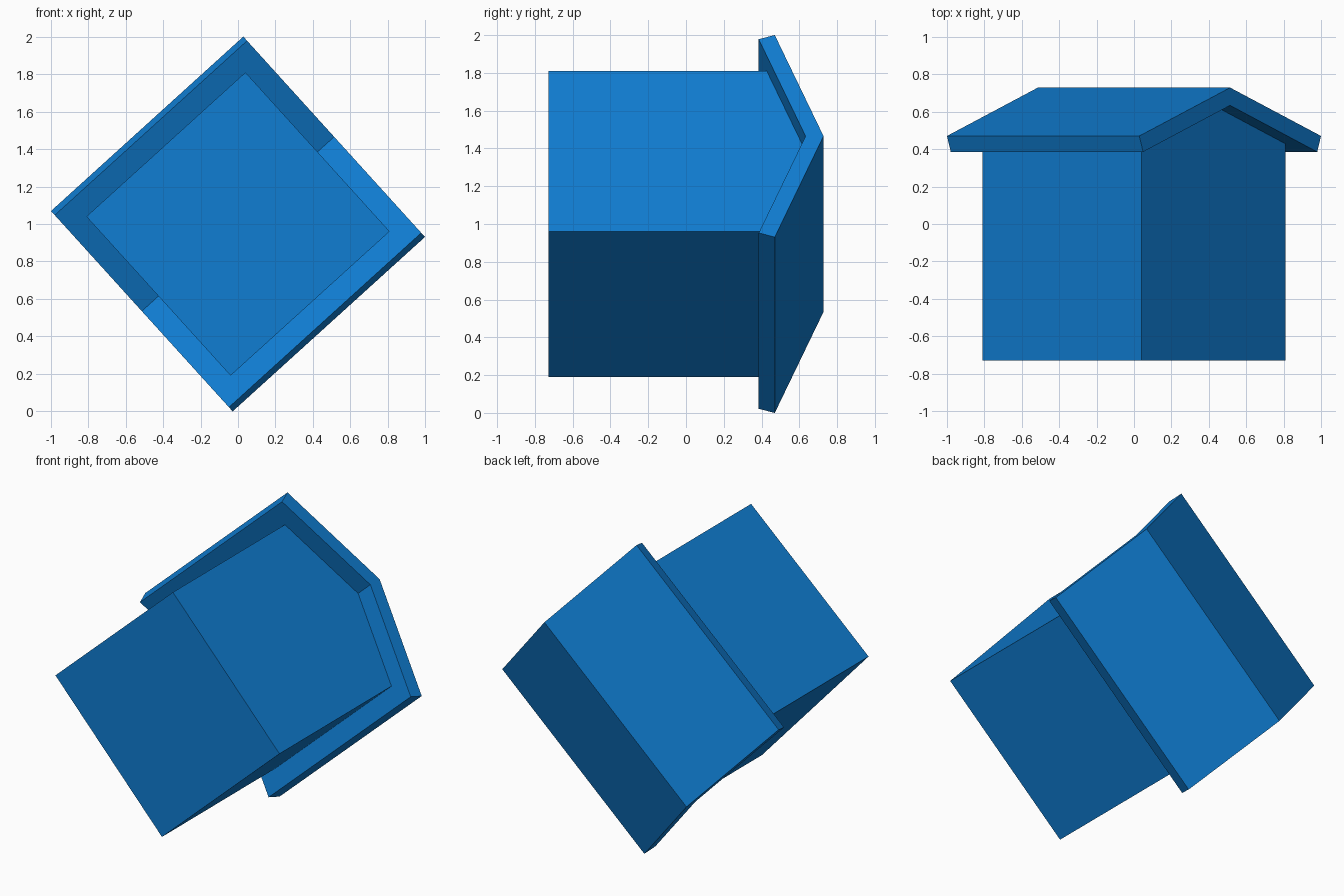
import bpy, bmesh, math
from mathutils import Matrix

if "Cube" in bpy.data.objects:
    bpy.data.objects.remove(bpy.data.objects["Cube"], do_unlink=True)

blue = bpy.data.materials.new("blue")
blue.use_nodes = True
colour = (0.005, 0.205, 0.645, 1)
blue.diffuse_color = colour
blue.node_tree.nodes["Principled BSDF"].inputs["Base Color"].default_value = colour

# House lies on its back: ridge along local x, gable width local y, house-up to world +y
tilt = math.radians(42.2)
c, s = math.cos(tilt), math.sin(tilt)
placement = Matrix(((c, s, 0, 0), (0, 0, 1, 0), (s, -c, 0, 1), (0, 0, 0, 1)))


def extrude_profile(name, profile, half_length):
    """Extrude a (width, height) profile both ways along the ridge."""
    bm = bmesh.new()
    face = bm.faces.new([bm.verts.new((-half_length, w, h)) for w, h in profile])
    grown = bmesh.ops.extrude_face_region(bm, geom=[face])["geom"]
    bmesh.ops.translate(bm, vec=(2 * half_length, 0, 0),
                        verts=[v for v in grown if isinstance(v, bmesh.types.BMVert)])
    bmesh.ops.recalc_face_normals(bm, faces=bm.faces)
    mesh = bpy.data.meshes.new(name)
    bm.to_mesh(mesh)
    bm.free()
    mesh.materials.append(blue)
    obj = bpy.data.objects.new(name, mesh)
    obj.matrix_world = placement
    bpy.context.scene.collection.objects.link(obj)
    return obj


# Walls: square body with a gabled top tucked against the roof underside
half = 0.573
extrude_profile("walls", [(-half, -0.728), (half, -0.728), (half, 0.428),
                          (0, 0.633), (-half, 0.428)], half)

# Roof: folded slab with square-cut eaves, overhanging on all sides
extrude_profile("roof", [(-0.722, 0.47), (0, 0.728), (0.722, 0.47),
                         (0.692, 0.385), (0, 0.633), (-0.692, 0.385)], 0.693)
